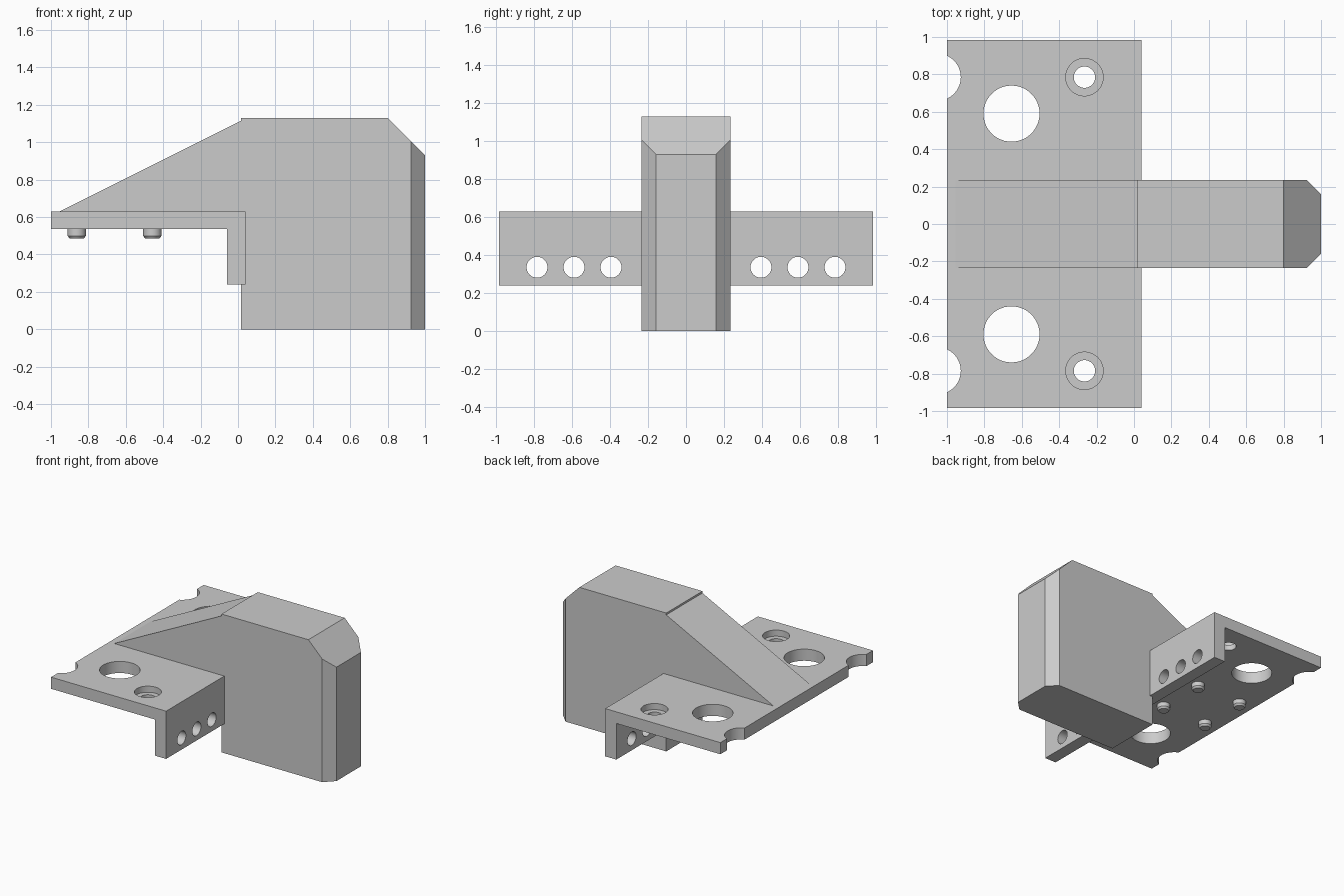
import bpy, bmesh, math
from mathutils import Vector, Matrix

cube = bpy.data.objects.get("Cube")
if cube:
    bpy.data.objects.remove(cube, do_unlink=True)

GREY = (0.6, 0.6, 0.6, 1)
grey = bpy.data.materials.new("plain grey")
grey.use_nodes = True
grey.diffuse_color = GREY
grey.node_tree.nodes["Principled BSDF"].inputs["Base Color"].default_value = GREY


def finish(name, bm):
    bmesh.ops.recalc_face_normals(bm, faces=bm.faces[:])
    mesh = bpy.data.meshes.new(name)
    bm.to_mesh(mesh)
    bm.free()
    mesh.materials.append(grey)
    obj = bpy.data.objects.new(name, mesh)
    bpy.context.collection.objects.link(obj)
    return obj


def extrude_profile(points, half_width):
    """Extrude an x-z outline symmetrically along y."""
    bm = bmesh.new()
    face = bm.faces.new([bm.verts.new((x, -half_width, z)) for x, z in points])
    side = bmesh.ops.extrude_face_region(bm, geom=[face])["geom"]
    verts = [v for v in side if isinstance(v, bmesh.types.BMVert)]
    bmesh.ops.translate(bm, verts=verts, vec=(0, 2 * half_width, 0))
    return bm


def cylinder(bm, centre, radius, depth, axis="Z", tip=None, sides=48):
    turn = Matrix.Rotation(math.pi / 2, 4, "Y") if axis == "X" else Matrix()
    bmesh.ops.create_cone(bm, cap_ends=True, segments=sides, depth=depth,
                          radius1=radius if tip is None else tip, radius2=radius,
                          matrix=Matrix.Translation(centre) @ turn)


def smooth(obj):
    bpy.ops.object.select_all(action="DESELECT")
    obj.select_set(True)
    bpy.context.view_layer.objects.active = obj
    bpy.ops.object.shade_smooth_by_angle(angle=math.radians(30))


# L-shaped mounting bracket: plate with a downward flange
bracket = finish("mounting_bracket", extrude_profile(
    [(-1, 0.63), (-1, 0.535), (-0.06, 0.535), (-0.06, 0.24), (0.04, 0.24), (0.04, 0.63)], 0.985))

# Holes, kept as hidden cutters
holes, bores = bmesh.new(), bmesh.new()
for s in (-1, 1):
    cylinder(holes, (-0.655, s * 0.59, 0.58), 0.15, 0.3)
    cylinder(holes, (-1.052, s * 0.785, 0.58), 0.126, 0.3)
    cylinder(holes, (-0.265, s * 0.785, 0.58), 0.057, 0.3)
    cylinder(bores, (-0.265, s * 0.785, 0.68), 0.1, 0.2)
    for y in (0.395, 0.59, 0.785):
        cylinder(holes, (0, s * y, 0.335), 0.055, 0.3, "X")
for name, bm in (("hole_cutter", holes), ("counterbore_cutter", bores)):
    cutter = finish(name, bm)
    cutter.hide_render = True
    cutter.hide_set(True)
    cut = bracket.modifiers.new(name, "BOOLEAN")
    cut.operation = "DIFFERENCE"
    cut.solver = "EXACT"
    cut.object = cutter

# Bake the cuts, then shade the hole walls
graph = bpy.context.evaluated_depsgraph_get()
cut_mesh = bpy.data.meshes.new_from_object(bracket.evaluated_get(graph))
bracket.modifiers.clear()
bracket.data = cut_mesh
smooth(bracket)

# Solid block with a chamfered top edge and chamfered vertical corners
bm = extrude_profile([(0.015, 0), (1, 0), (1, 0.93), (0.8, 1.13), (0.015, 1.13)], 0.234)
for s in (-1, 1):
    bmesh.ops.bisect_plane(bm, geom=bm.verts[:] + bm.edges[:] + bm.faces[:],
                           plane_co=(1, s * 0.158, 0), plane_no=Vector((1, s, 0)),
                           clear_outer=True)
    bmesh.ops.holes_fill(bm, edges=[e for e in bm.edges if e.is_boundary])
finish("bumper_block", bm)

# Sloping rib from the plate up to the block
finish("sloping_rib", extrude_profile(
    [(-0.955, 0.63), (-0.955, 0.6), (0.02, 0.6), (0.02, 1.117)], 0.234))

# Locating pegs under the plate, with chamfered tips
for x, x_name in ((-0.862, "outer"), (-0.458, "inner")):
    for y, y_name in ((-0.2, "right"), (0.2, "left")):
        bm = bmesh.new()
        cylinder(bm, (x, y, 0.525), 0.049, 0.05)
        cylinder(bm, (x, y, 0.4925), 0.049, 0.015, tip=0.038)
        smooth(finish(f"{x_name}_{y_name}_peg", bm))
